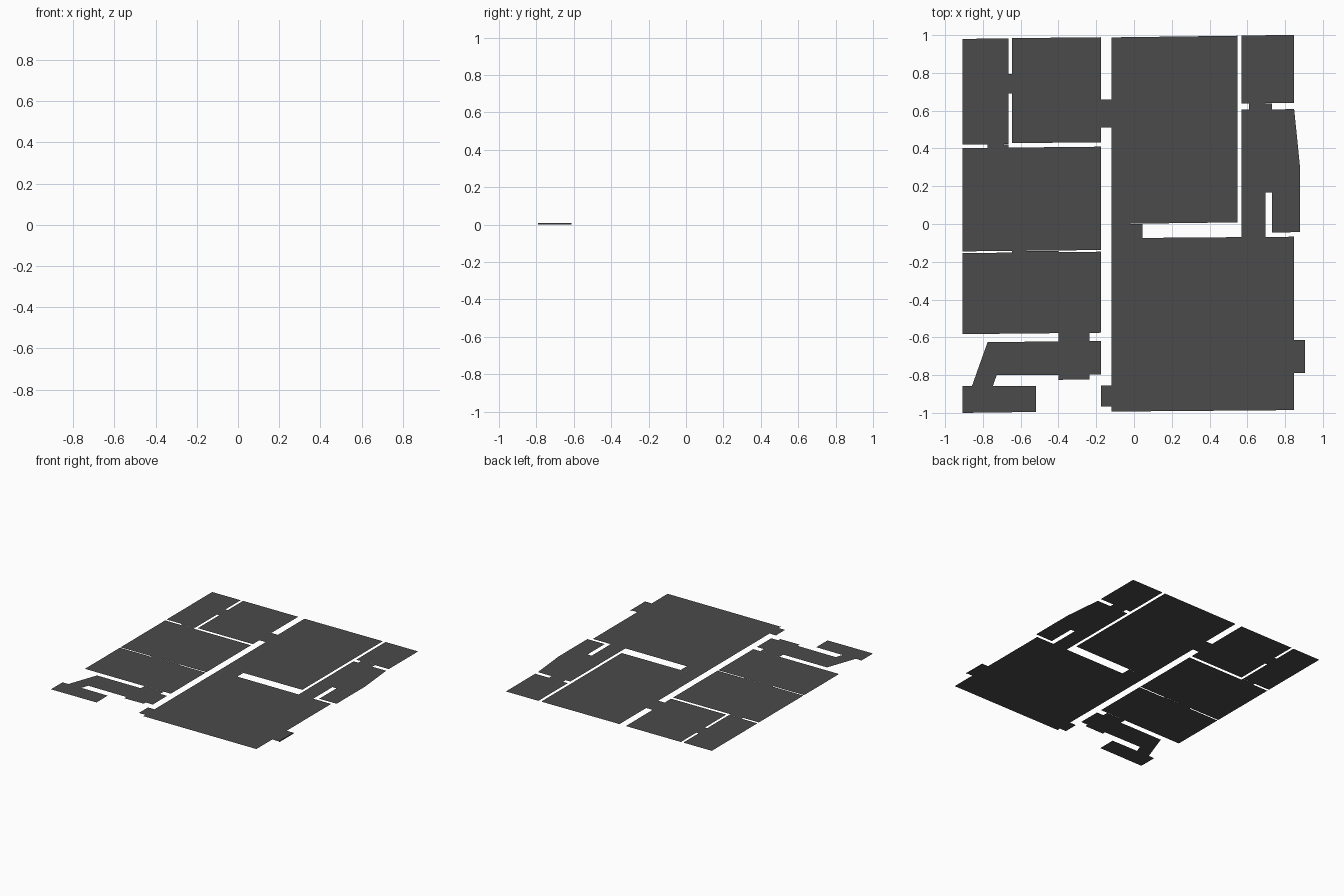
import bpy

if "Cube" in bpy.data.objects:
    bpy.data.objects.remove(bpy.data.objects["Cube"])

Z = 0.008        # floor level above the front door's foot
SLOPE = 0.01     # walls across the plan run slightly askew

mat = bpy.data.materials.new("dark_grey")
mat.diffuse_color = (0.07, 0.07, 0.07, 1)
mat.use_nodes = True
mat.node_tree.nodes["Principled BSDF"].inputs["Base Color"].default_value = mat.diffuse_color


def make(name, verts):
    """One flat face from an ordered outline, facing up where it is level."""
    me = bpy.data.meshes.new(name)
    me.from_pydata(verts, [], [range(len(verts))])
    me.update()
    if me.polygons[0].normal.z < -0.5:
        me.flip_normals()
    me.materials.append(mat)
    ob = bpy.data.objects.new(name, me)
    bpy.context.collection.objects.link(ob)
    return ob


def floor(name, outline):
    return make(name, [(x, y, Z) for x, y in outline])


def room(name, x0, x1, y0, y1, slope=SLOPE):
    """Four-sided floor; y0 and y1 are given at its left edge."""
    rise = slope * (x1 - x0)
    return floor(name, [(x0, y0), (x1, y0 + rise), (x1, y1 + rise), (x0, y1)])


# Left wing rooms
room("store_floor", -0.908, -0.665, 0.42, 0.98)
room("back_bedroom_floor", -0.645, -0.175, 0.428, 0.984)
room("middle_bedroom_floor", -0.908, -0.175, -0.145, 0.402)
room("front_bedroom_floor", -0.908, -0.175, -0.583, -0.154)

# Right wing rooms
room("dining_floor", -0.12, 0.547, 0.0, 0.988, 0.013)
room("living_floor", -0.12, 0.848, -0.993, -0.075, 0.008)
room("utility_floor", 0.57, 0.848, 0.638, 0.998)

# Kitchen with angled outer wall and a notch around a wall stub
floor("kitchen_floor", [
    (0.57, -0.069), (0.695, -0.068), (0.695, 0.167), (0.73, 0.167),
    (0.73, -0.045), (0.878, -0.043), (0.878, 0.31), (0.848, 0.608),
    (0.57, 0.605)])

# Bathroom wrapping round to the front left corner
floor("bathroom_floor", [
    (-0.775, -0.625), (-0.858, -0.858), (-0.908, -0.858), (-0.908, -1.0),
    (-0.52, -0.995), (-0.52, -0.857), (-0.747, -0.857), (-0.727, -0.80),
    (-0.40, -0.80), (-0.40, -0.825), (-0.235, -0.822), (-0.235, -0.797),
    (-0.175, -0.797), (-0.175, -0.62)])

# Doorway strips: x0, x1, y0, y1
doors = {
    "store_side": (-0.665, -0.645, 0.69, 0.795),
    "store_front": (-0.775, -0.665, 0.403, 0.421),
    "back_bedroom": (-0.175, -0.12, 0.512, 0.66),
    "bedroom_link": (-0.645, -0.40, -0.151, -0.142),
    "bathroom": (-0.40, -0.235, -0.622, -0.578),
    "living_opening": (-0.12, 0.045, -0.075, 0.001),
    "kitchen": (0.57, 0.695, -0.07, -0.068),
    "utility": (0.61, 0.73, 0.606, 0.639),
    "side_door": (-0.175, -0.12, -0.967, -0.855),
    "front_door": (0.848, 0.905, -0.79, -0.613),
}
for name, rect in doors.items():
    room(name + "_threshold", *rect, slope=0)

# Upright riser at the end of the front door sill
x, (y0, y1) = 0.905, doors["front_door"][2:]
make("front_door_riser", [(x, y0, 0), (x, y1, 0), (x, y1, Z), (x, y0, Z)])
